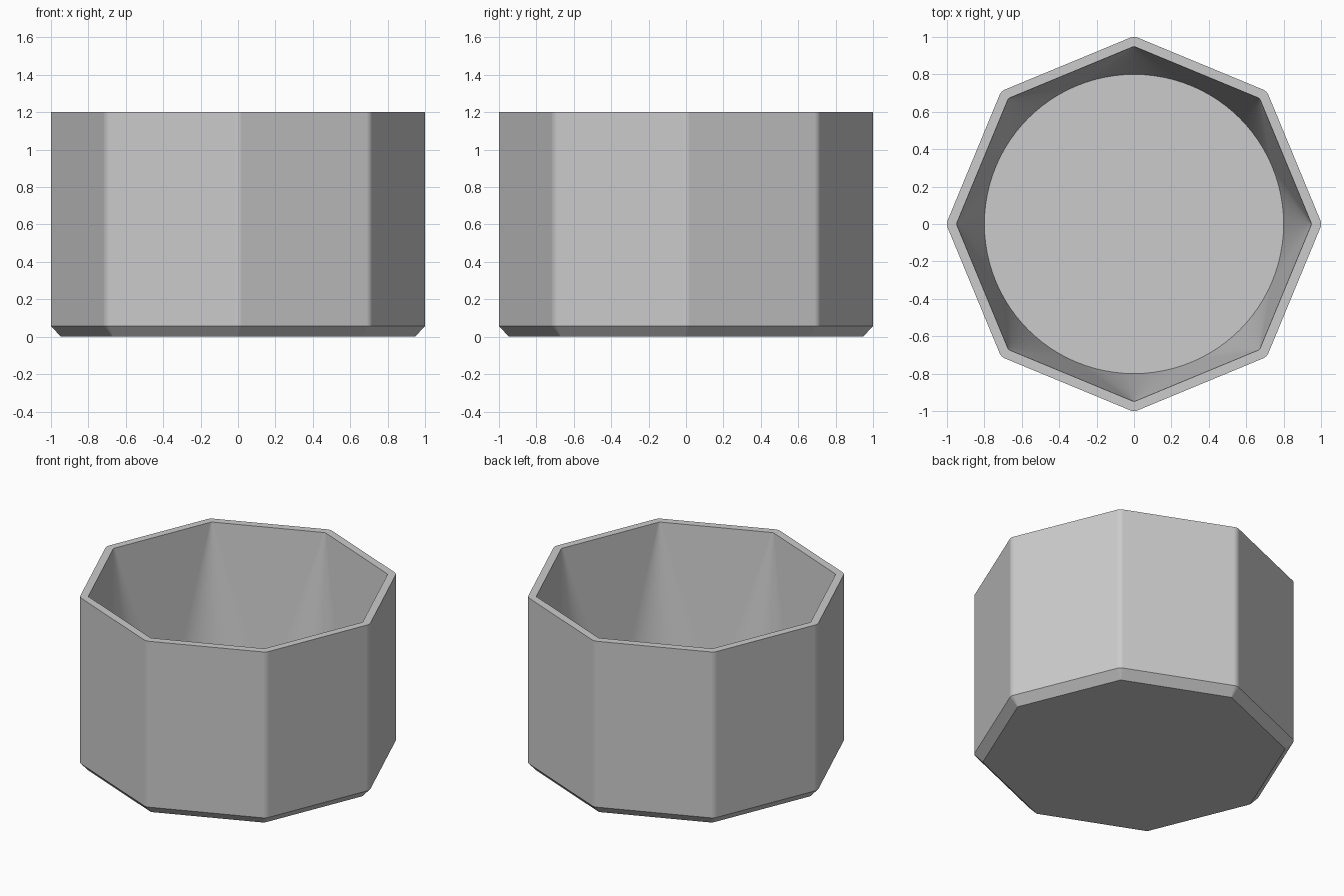
import bpy, bmesh, math

cube = bpy.data.objects.get("Cube")
if cube:
    bpy.data.objects.remove(cube, do_unlink=True)

SIDES = 8
STEPS = 12  # segments in each rounded corner

grey = bpy.data.materials.new("plain grey")
grey.use_nodes = True
colour = (0.6, 0.6, 0.6, 1)
grey.diffuse_color = colour
grey.node_tree.nodes["Principled BSDF"].inputs["Base Color"].default_value = colour


def ring(bm, centre, radius, z):
    """Rounded octagon: an arc around each corner centre; centre 0 gives a circle."""
    verts = []
    sector = math.tau / SIDES
    for i in range(SIDES):
        corner = i * sector
        for k in range(STEPS + 1):
            a = corner + (k / STEPS - 0.5) * sector
            verts.append(bm.verts.new((
                centre * math.cos(corner) + radius * math.cos(a),
                centre * math.sin(corner) + radius * math.sin(a), z)))
    return verts


# Pot: base, chamfer, outer wall, rim, then the inside tapering to a round floor
bm = bmesh.new()
profile = [
    (0.935, 0.012, 0.0),
    (0.945, 0.055, 0.057),
    (0.945, 0.055, 1.2),
    (0.928, 0.02, 1.2),
    (0.0, 0.8, 0.06),
]
rings = [ring(bm, *p) for p in profile]
for low, high in zip(rings, rings[1:]):
    for i in range(len(low)):
        j = (i + 1) % len(low)
        bm.faces.new((low[i], low[j], high[j], high[i]))
bm.faces.new(reversed(rings[0]))
bm.faces.new(rings[-1])
bmesh.ops.remove_doubles(bm, verts=bm.verts[:], dist=0.0001)
bmesh.ops.recalc_face_normals(bm, faces=bm.faces[:])

mesh = bpy.data.meshes.new("octagonal_pot")
bm.to_mesh(mesh)
bm.free()
mesh.materials.append(grey)
pot = bpy.data.objects.new("octagonal_pot", mesh)
bpy.context.collection.objects.link(pot)

# Smooth corners, crisp rim and chamfer
bpy.ops.object.select_all(action='DESELECT')
pot.select_set(True)
bpy.context.view_layer.objects.active = pot
bpy.ops.object.shade_smooth_by_angle(angle=math.radians(30))
weighted = pot.modifiers.new("even_shading", 'WEIGHTED_NORMAL')
weighted.keep_sharp = True
